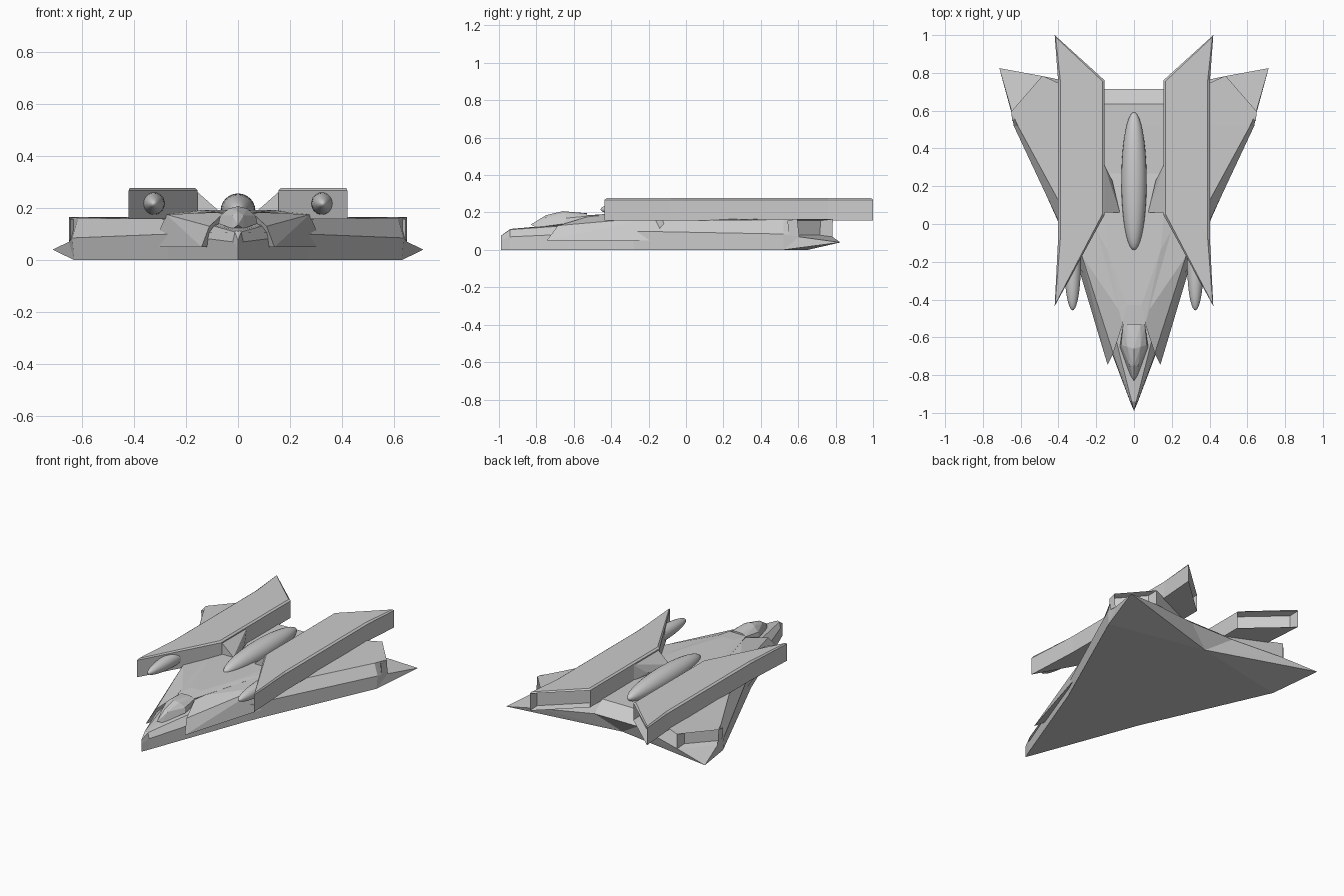
import bpy, bmesh
from mathutils import Matrix

if "Cube" in bpy.data.objects:
    bpy.data.objects.remove(bpy.data.objects["Cube"])


def finish(name, bm, mirror=False):
    bmesh.ops.remove_doubles(bm, verts=bm.verts, dist=0.0005)
    bmesh.ops.recalc_face_normals(bm, faces=bm.faces)
    me = bpy.data.meshes.new(name)
    bm.to_mesh(me)
    bm.free()
    ob = bpy.data.objects.new(name, me)
    bpy.context.collection.objects.link(ob)
    if mirror:
        m = ob.modifiers.new("Mirror", 'MIRROR')
        m.use_clip = True
        m.merge_threshold = 0.0005
    return ob


def convex(name, pts, mirror=False, both=False):
    """Faceted solid wrapped around a few points."""
    bm = bmesh.new()
    for x, y, z in pts:
        bm.verts.new((x, y, z))
        if both and x:
            bm.verts.new((-x, y, z))
    res = bmesh.ops.convex_hull(bm, input=bm.verts)
    junk = {v for v in res["geom_interior"] if isinstance(v, bmesh.types.BMVert)}
    bmesh.ops.delete(bm, geom=list(junk), context='VERTS')
    bmesh.ops.dissolve_limit(bm, angle_limit=0.02, verts=bm.verts, edges=bm.edges)
    return finish(name, bm, mirror)


def recess(bm, face, rim, depth):
    """Hollow opening with a thin rim."""
    bm.normal_update()
    bmesh.ops.inset_individual(bm, faces=[face], thickness=rim)
    for v in face.verts:
        v.co.y -= depth


# Hull half: lofted rings (top centre, shoulder, side, bottom edge, bottom centre)
rings = [
    (-.99, [(0, .075), (0, .075), (0, .05), (0, 0), (0, 0)]),
    (-.94, [(0, .112), (.012, .108), (.02, .07), (.021, 0), (0, 0)]),
    (-.28, [(0, .17), (.18, .155), (.262, .1), (.27, 0), (0, 0)]),
    (.52, [(0, .165), (.615, .162), (.637, .085), (.63, 0), (0, 0)]),
]
bm = bmesh.new()
loft = [[bm.verts.new((x, y, z)) for x, z in ring] for y, ring in rings]
for a, b in zip(loft, loft[1:]):
    for i in range(4):
        bm.faces.new((a[i], a[i + 1], b[i + 1], b[i]))
top, shoulder, side, edge, _ = loft[-1]
keel = loft[-1][4]
keel.co.y = .65

# Hull tail: deck edge, outer nozzle and swept wing tip
t0, t1, t2, t3, m, n, e1, e0, tip = [bm.verts.new(c) for c in (
    (0, .635, .165), (.155, .635, .165), (.485, .785, .165), (.65, .595, .165),
    (.65, .605, .07), (.485, .783, .07), (.155, .715, .1), (0, .715, .1),
    (.713, .825, .04))]
for f in ((top, shoulder, t3, t2, t1, t0), (shoulder, side, m, t3),
          (side, edge, m), (edge, tip, m), (t0, t1, e1, e0), (t1, t2, n, e1),
          (m, tip, n), (keel, edge, tip), (keel, tip, n), (keel, n, e1),
          (keel, e1, e0)):
    bm.faces.new(f)
nozzle = bm.faces.new((t2, t3, m, n))
bmesh.ops.recalc_face_normals(bm, faces=bm.faces)
recess(bm, nozzle, .012, .06)
finish("hull", bm, True)

# Forward-swept side strakes
convex("side_strake", [(.14, -.745, .05), (.33, -.11, .05), (.2, -.11, .05),
                       (.08, -.55, .05), (.11, -.685, .13), (.275, -.17, .175),
                       (.2, -.03, .183), (.05, -.5, .185), (.05, -.03, .185)], True)

# Raised spine
convex("spine", [(.06, -.53, .185), (.04, -.43, .192), (.14, -.14, .192),
                 (.16, .06, .19), (.14, .32, .16), (.05, -.53, .12),
                 (.2, -.03, .183), (.16, .06, .12)], both=True)

# Cockpit canopy
canopy = convex("canopy", [(0, -.83, .135), (.02, -.8, .12), (.075, -.65, .14),
                  (.068, -.64, .17), (.058, -.53, .18), (0, -.53, .196),
                  (.035, -.53, .194), (0, -.66, .207), (.035, -.65, .198),
                  (0, -.75, .185), (.022, -.75, .172), (.05, -.53, .13)], both=True)

# Long upper pods with hollow rear ends
plan = [(.42, -.435), (.402, -.08), (.402, .76), (.42, 1), (.155, .76), (.155, .05)]
bm = bmesh.new()
lo = [bm.verts.new((x, y, .158)) for x, y in plan]
hi = [bm.verts.new((x, y, .268)) for x, y in plan]
walls = [bm.faces.new((lo[i], lo[(i + 1) % 6], hi[(i + 1) % 6], hi[i])) for i in range(6)]
bm.faces.new(lo)
lid = bm.faces.new(hi)
bmesh.ops.recalc_face_normals(bm, faces=bm.faces)
recess(bm, walls[3], .012, .06)
bmesh.ops.inset_individual(bm, faces=[lid], thickness=.012)
for v in lid.verts:
    v.co.z = .277
finish("upper_pod", bm, True)

# Gussets joining pods to the spine
convex("pod_gusset", [(.16, .06, .265), (.16, .32, .265), (.075, .06, .19),
                      (.075, .06, .16), (.16, .06, .16), (.16, .32, .16),
                      (.115, .23, .19)], True)


# Smooth pointed bodies: central fuel tank and pod noses
def ellipsoid(name, loc, radii, mirror=False):
    bm = bmesh.new()
    bmesh.ops.create_uvsphere(bm, u_segments=24, v_segments=20, radius=1)
    bm.transform(Matrix.Translation(loc) @ Matrix.Diagonal((*radii, 1))
                 @ Matrix.Rotation(1.5707963, 4, 'X'))
    ob = finish(name, bm, mirror)
    for p in ob.data.polygons:
        p.use_smooth = True


ellipsoid("central_tank", (0, .227, .19), (.067, .365, .066))
ellipsoid("pod_nose", (.325, -.2, .217), (.044, .257, .044), True)
